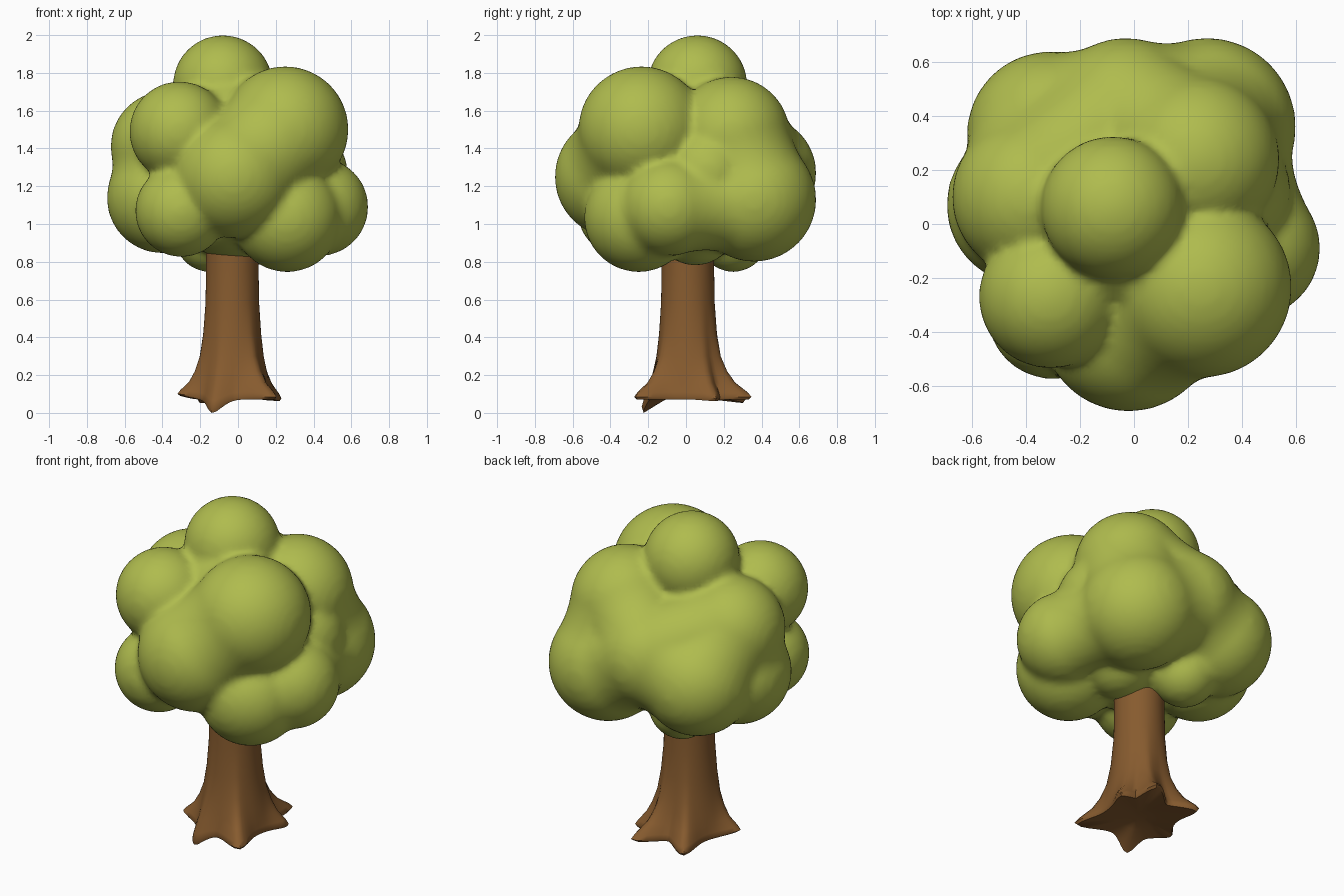
import bpy, bmesh, math
from mathutils import Matrix

if "Cube" in bpy.data.objects:
    bpy.data.objects.remove(bpy.data.objects["Cube"])


def material(name, rgb):
    m = bpy.data.materials.new(name)
    m.diffuse_color = (*rgb, 1)
    m.use_nodes = True
    m.node_tree.nodes["Principled BSDF"].inputs["Base Color"].default_value = m.diffuse_color
    return m


def make_object(name, bm, mat):
    mesh = bpy.data.meshes.new(name)
    bm.normal_update()
    bm.to_mesh(mesh)
    bm.free()
    mesh.materials.append(mat)
    for p in mesh.polygons:
        p.use_smooth = True
    ob = bpy.data.objects.new(name, mesh)
    bpy.context.collection.objects.link(ob)
    return ob


green = material("leaf green", (0.43, 0.50, 0.076))
brown = material("bark brown", (0.242, 0.105, 0.028))

# Foliage: overlapping puffs (x, y, z, radius) fused into one skin
puffs = {
    "crown": (-0.08, 0.06, 1.735, 0.265),
    "up_front_right": (0.25, -0.235, 1.50, 0.335),
    "front": (-0.02, -0.37, 1.25, 0.325),
    "up_front_left": (-0.31, -0.27, 1.49, 0.265),
    "up_left": (-0.38, 0.10, 1.41, 0.295),
    "low_left": (-0.40, 0.07, 1.14, 0.295),
    "low_front_left": (-0.30, -0.33, 1.07, 0.245),
    "low_front_right": (0.26, -0.25, 1.035, 0.29),
    "right": (0.43, -0.09, 1.09, 0.26),
    "low_back_right": (0.27, 0.36, 1.13, 0.33),
    "up_back_right": (0.23, 0.24, 1.47, 0.31),
    "back": (-0.03, 0.39, 1.27, 0.30),
    "low_back_left": (-0.31, 0.33, 1.16, 0.31),
    "under": (-0.15, 0.25, 0.93, 0.185),
    "core": (0.00, 0.00, 1.25, 0.44),
    "upper_core": (-0.05, 0.00, 1.48, 0.33),
    "right_fill": (0.32, 0.12, 1.27, 0.26),
    "low_fill": (0.15, 0.05, 1.00, 0.22),
}
# Neighbouring puffs that melt together: (first, second, pinch of the bridge)
bridges = [("up_front_right", "front", 0.3), ("up_left", "low_left", 0.24),
           ("back", "low_back_left", 0.24), ("back", "low_back_right", 0.24),
           ("up_back_right", "low_back_right", 0.24),
           ("up_back_right", "back", 0.24), ("up_left", "back", 0.24),
           ("up_left", "low_back_left", 0.24),
           ("right", "low_back_right", 0.6),
           ("low_front_right", "right", 0.3)]
balls = list(puffs.values())
for a, b, pinch in bridges:
    for k in range(1, 8):
        t = k / 8
        x, y, z, r = (p + (q - p) * t for p, q in zip(puffs[a], puffs[b]))
        balls.append((x, y, z, r * (1 - pinch * t * (1 - t))))
bm = bmesh.new()
for x, y, z, r in balls:
    bmesh.ops.create_icosphere(bm, subdivisions=4, radius=r,
                               matrix=Matrix.Translation((x, y, z)))
foliage = make_object("foliage", bm, green)
remesh = foliage.modifiers.new("fuse", 'REMESH')
remesh.mode = 'VOXEL'
remesh.voxel_size = 0.022
remesh.use_smooth_shade = True
smooth = foliage.modifiers.new("soften", 'SMOOTH')
smooth.factor = 0.5
smooth.iterations = 6

# Trunk: rings that flare into pointed roots (tip x, tip y, drop of the tip)
CX, CY, SEG = -0.03, 0.01, 72
roots = [(0.20, -0.275, 0.0), (-0.14, -0.235, 0.075), (-0.32, -0.07, -0.02),
         (-0.20, 0.32, 0.02), (0.12, 0.355, 0.0), (0.23, 0.16, 0.01)]
# height, core radius, share of the root reach, share of the tip drop
profile = [(0.095, 0.05, 0.0, 0.0), (0.085, 0.12, 0.15, 0.1),
           (0.072, 0.20, 0.93, 1.0), (0.085, 0.205, 1.0, 0.8),
           (0.11, 0.20, 0.88, 0.6), (0.16, 0.19, 0.50, 0.2),
           (0.22, 0.18, 0.27, 0.0), (0.30, 0.165, 0.13, 0.0),
           (0.42, 0.152, 0.05, 0.0), (0.58, 0.142, 0.0, 0.0),
           (0.75, 0.139, 0.0, 0.0), (0.95, 0.14, 0.0, 0.0)]
bm = bmesh.new()
rings = []
for z, core, reach, drop in profile:
    ring = []
    for i in range(SEG):
        a = 2 * math.pi * i / SEG
        r, dz = core, 0.0
        for tx, ty, d in roots:
            ta = math.atan2(ty - CY, tx - CX)
            diff = (a - ta + math.pi) % (2 * math.pi) - math.pi
            w = math.exp(-abs(diff / 0.27) ** 1.5)
            r = max(r, core + w * reach * (math.hypot(tx - CX, ty - CY) - 0.205))
            dz += w * drop * d
        ring.append(bm.verts.new((CX + r * math.cos(a), CY + r * math.sin(a),
                                  max(0.0, z - dz))))
    rings.append(ring)
for lo, hi in zip(rings, rings[1:]):
    for i in range(SEG):
        j = (i + 1) % SEG
        bm.faces.new((lo[i], lo[j], hi[j], hi[i]))
bm.faces.new(rings[0][::-1])
bm.faces.new(rings[-1])
trunk = make_object("trunk", bm, brown)
bpy.context.view_layer.objects.active = trunk
trunk.select_set(True)
bpy.ops.object.shade_smooth_by_angle(angle=math.radians(50))
